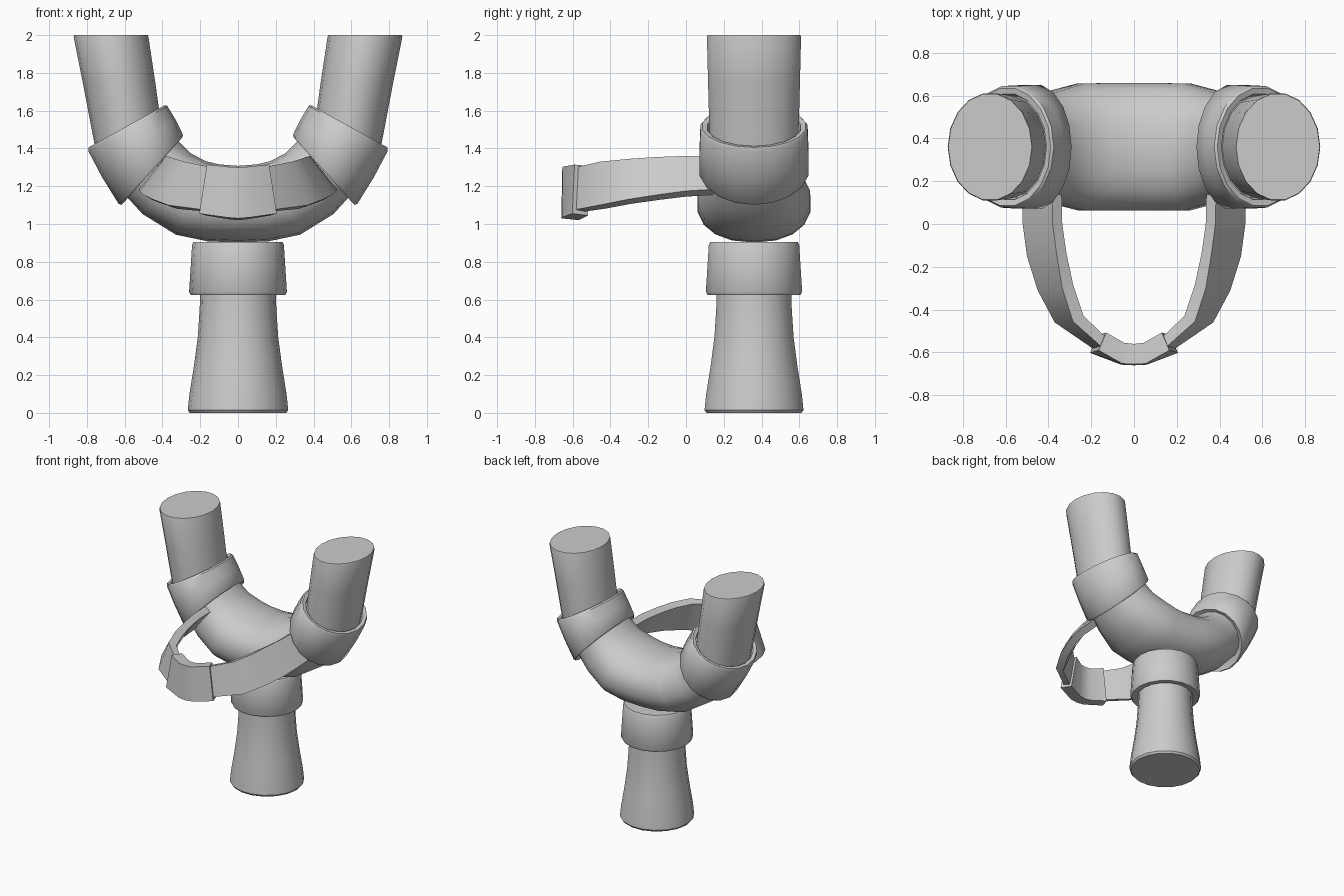
import bpy, bmesh, math
from mathutils import Vector

if "Cube" in bpy.data.objects:
    bpy.data.objects.remove(bpy.data.objects["Cube"])

YC = 0.36      # depth of the frame's centre plane
SIDES = 18


def make(name, rings, mirror=False, smooth=40):
    """Skin a list of equal-sized point rings, cap both ends."""
    bm = bmesh.new()
    loops = [[bm.verts.new(p) for p in ring] for ring in rings]
    n = len(loops[0])
    for a, b in zip(loops, loops[1:]):
        for i in range(n):
            j = (i + 1) % n
            bm.faces.new((a[i], a[j], b[j], b[i]))
    bm.faces.new(loops[0])
    bm.faces.new(loops[-1])
    bmesh.ops.recalc_face_normals(bm, faces=bm.faces)
    me = bpy.data.meshes.new(name)
    bm.to_mesh(me)
    bm.free()
    ob = bpy.data.objects.new(name, me)
    bpy.context.collection.objects.link(ob)
    bpy.ops.object.select_all(action='DESELECT')
    ob.select_set(True)
    bpy.context.view_layer.objects.active = ob
    bpy.ops.object.shade_smooth_by_angle(angle=math.radians(smooth))
    if mirror:
        ob.modifiers.new("Mirror", 'MIRROR').use_mirror_merge = False
    return ob


def oval(x, z, tilt, a, b, power=2.0):
    """Oval ring in the plane across a path tilted in xz; a in plane, b along y."""
    t = math.radians(tilt)
    ring = []
    for i in range(SIDES):
        th = 2 * math.pi * i / SIDES
        c, s = math.cos(th), math.sin(th)
        u = a * math.copysign(abs(c) ** (2 / power), c)
        v = b * math.copysign(abs(s) ** (2 / power), s)
        ring.append((x - math.sin(t) * u, YC + v, z + math.cos(t) * u))
    return ring


def strap(sections):
    """Four-cornered rings from outer-bottom, outer-top and inner-top corners."""
    rings = []
    for s in sections:
        ob, ot, it = (Vector(p) for p in s)
        rings.append([ob, ot, it, ob + it - ot])
    return rings


def both_sides(sections):
    """Reflect half a strap (starting at x = 0) into a full one."""
    left = [[(-p[0], p[1], p[2]) for p in s] for s in sections[:0:-1]]
    return left + sections


# Flared handle
make("handle", [oval(0, z, 90, r, r) for z, r in
     [(0, .255), (.015, .266), (.1, .257), (.25, .233), (.4, .213),
      (.55, .203), (.7, .198), (.85, .198)]])

# Collar on the handle
make("handle_collar", [oval(0, z, 90, r, r) for z, r in
     [(.66, .20), (.63, .205), (.625, .25), (.64, .259), (.89, .243),
      (.905, .235)]])

# Curved fork yoke
half = [(0, 1.105, 0, .203, .302), (.13, 1.112, 9, .206, .302),
        (.25, 1.138, 22, .21, .30), (.38, 1.215, 38, .205, .262),
        (.46, 1.30, 46, .20, .24), (.53, 1.40, 58, .19, .23)]
path = [(-x, z, -t, a, b) for x, z, t, a, b in half[:0:-1]] + half
make("fork_yoke", [oval(*p, power=2.25) for p in path])

# Fork arms, cut level at the top
make("fork_arm", [oval(*p) for p in
     [(.565, 1.36, 75, .18, .23), (.588, 1.5, 85, .184, .24),
      (.63, 1.75, 90, .192, .247), (.672, 1.99, 90, .198, .253),
      (.672, 2.0, 90, .195, .25)]], mirror=True)

# Collars where the arms meet the yoke
make("arm_collar", [oval(*p) for p in
     [(.47, 1.30, 44, .20, .24), (.455, 1.28, 42, .24, .285),
      (.462, 1.29, 43, .25, .294), (.525, 1.40, 52, .247, .292),
      (.583, 1.505, 60, .241, .288), (.59, 1.517, 61, .23, .278),
      (.588, 1.512, 61, .205, .25), (.57, 1.48, 61, .195, .24)]], mirror=True)

# Elastic band sweeping forward from the collars
make("elastic_band", strap([
    [(.525, .25, 1.19), (.385, .25, 1.36), (.34, .25, 1.33)],
    [(.52, 0, 1.175), (.38, 0, 1.36), (.335, 0, 1.33)],
    [(.50, -.15, 1.155), (.36, -.15, 1.355), (.315, -.14, 1.328)],
    [(.45, -.31, 1.13), (.335, -.30, 1.345), (.285, -.28, 1.322)],
    [(.37, -.46, 1.10), (.285, -.455, 1.33), (.235, -.43, 1.31)],
    [(.18, -.59, 1.075), (.15, -.575, 1.302), (.13, -.53, 1.292)],
]), mirror=True)

# Pouch at the front of the band
make("pouch", strap(both_sides([
    [(0, -.66, 1.03), (0, -.655, 1.30), (0, -.56, 1.29)],
    [(.06, -.657, 1.035), (.055, -.652, 1.303), (.045, -.555, 1.293)],
    [(.205, -.602, 1.055), (.165, -.59, 1.315), (.13, -.507, 1.305)],
])))
